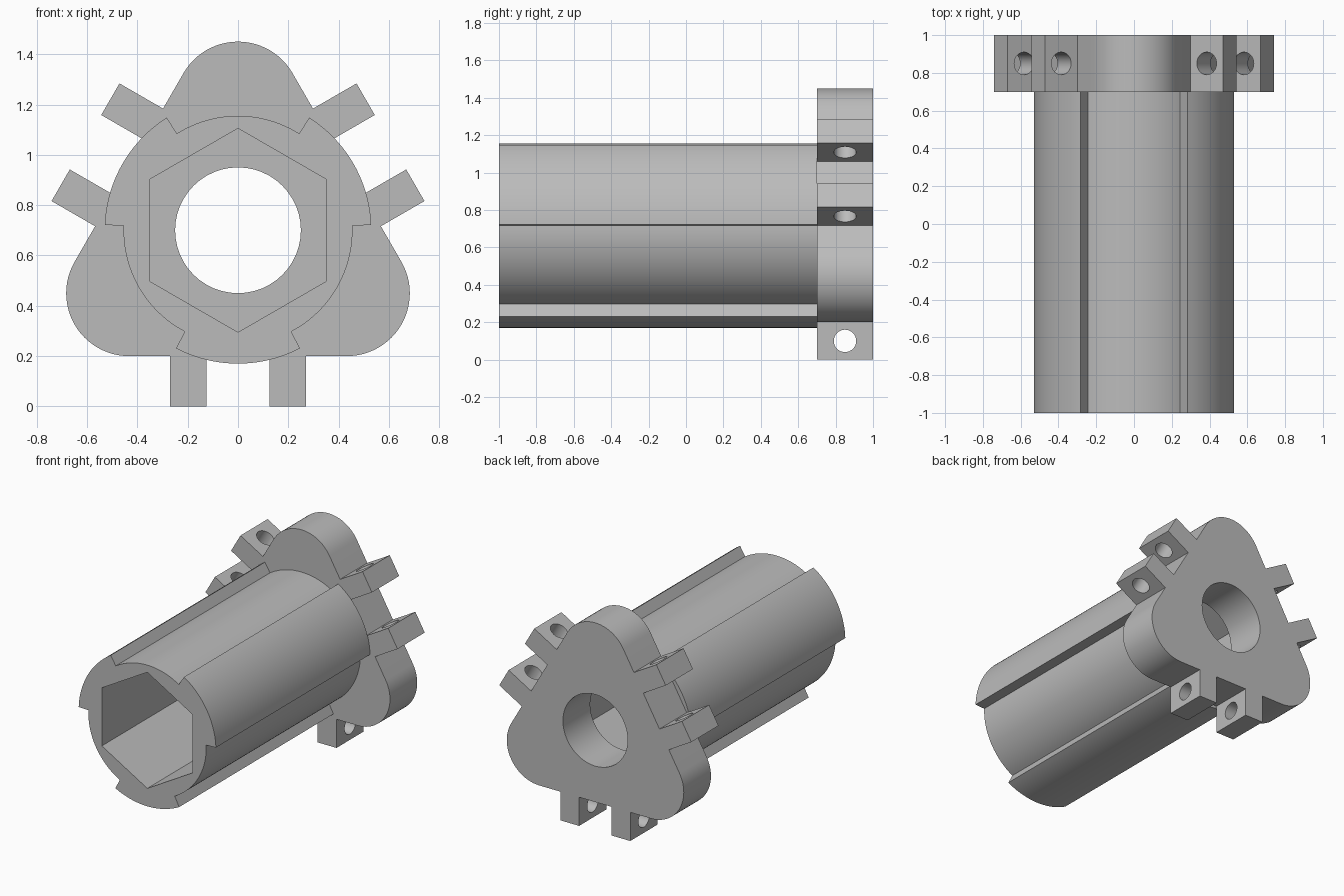
import bpy, bmesh
from math import radians, cos, sin, pi
from mathutils import Matrix, Vector

cube = bpy.data.objects.get("Cube")
if cube:
    bpy.data.objects.remove(cube, do_unlink=True)

AXIS_Z = 0.7        # height of the bore axis
JOINT_Y = 0.7       # where the sleeve meets the flange

grey = bpy.data.materials.new("plain grey")
grey.use_nodes = True
grey.diffuse_color = (0.5, 0.5, 0.5, 1)
grey.node_tree.nodes["Principled BSDF"].inputs["Base Color"].default_value = (0.5, 0.5, 0.5, 1)


def arc(radius, start, end, steps, centre=(0, 0)):
    """Points on an arc, angles in degrees, both ends included."""
    angles = [radians(start + (end - start) * i / steps) for i in range(steps + 1)]
    return [(centre[0] + radius * cos(a), centre[1] + radius * sin(a)) for a in angles]


def turned(points, degrees):
    c, s = cos(radians(degrees)), sin(radians(degrees))
    return [(x * c - z * s, x * s + z * c) for x, z in points]


def extrude_profile(name, outline, hole, y0, y1):
    """Solid along y with an outer outline and one hole."""
    bm = bmesh.new()
    edges = []
    for loop in (outline, hole):
        verts = [bm.verts.new((x, y0, z + AXIS_Z)) for x, z in loop]
        edges += [bm.edges.new((v, verts[i - 1])) for i, v in enumerate(verts)]
    bmesh.ops.triangle_fill(bm, edges=edges, use_beauty=True, normal=(0, -1, 0))
    geom = bmesh.ops.extrude_face_region(bm, geom=bm.faces[:], use_keep_orig=True)["geom"]
    moved = [v for v in geom if isinstance(v, bmesh.types.BMVert)]
    bmesh.ops.translate(bm, verts=moved, vec=(0, y1 - y0, 0))
    bmesh.ops.recalc_face_normals(bm, faces=bm.faces[:])
    mesh = bpy.data.meshes.new(name)
    bm.to_mesh(mesh)
    bm.free()
    mesh.materials.append(grey)
    obj = bpy.data.objects.new(name, mesh)
    bpy.context.collection.objects.link(obj)
    return obj


def activate(obj):
    bpy.ops.object.select_all(action='DESELECT')
    obj.select_set(True)
    bpy.context.view_layer.objects.active = obj


# Sleeve: three raised ribs alternating with three lower bands, hexagonal bore
HALF = 27.7
sleeve_outline = []
for turn in (0, 120, 240):
    rib = arc(0.53, -90 - HALF, -90 + HALF, 20)
    band = arc(0.455, -90 + HALF, 30 - HALF, 24)
    band = arc(0.455, -90 + HALF, -90 + 120 - HALF, 24)
    sleeve_outline += turned(rib + band, turn)
hexagon = arc(0.405, 30, 330, 5)
sleeve = extrude_profile("sleeve", sleeve_outline, hexagon, -1, JOINT_Y)

# Flange: rounded triangle with a pair of tabs on each side, round bore
flange_outline = []
for turn in (0, 120, 240):
    tabs = []
    for a, b in ((-0.27, -0.125), (0.125, 0.27)):
        tabs += [(a, -0.5), (a, -0.7), (b, -0.7), (b, -0.5)]
    lobe = arc(0.25, -90, 30, 24, (0.5 * cos(pi / 6), -0.25))
    flange_outline += turned(tabs + lobe, turn)
flange = extrude_profile("flange", flange_outline, arc(0.25, 0, 352.5, 47), JOINT_Y, 1)

# Cross holes drilled through each pair of tabs
bm = bmesh.new()
for turn in (0, 120, 240):
    place = (Matrix.Translation((0, 0.85, AXIS_Z)) @ Matrix.Rotation(radians(-turn), 4, 'Y')
             @ Matrix.Translation((0, 0, -0.6)) @ Matrix.Rotation(pi / 2, 4, 'Y'))
    bmesh.ops.create_cone(bm, cap_ends=True, segments=32, radius1=0.06, radius2=0.06,
                          depth=0.66, matrix=place)
drill_mesh = bpy.data.meshes.new("tab_drill")
bm.to_mesh(drill_mesh)
bm.free()
drill_mesh.materials.append(grey)
drill = bpy.data.objects.new("tab_drill", drill_mesh)
drill.hide_render = True
bpy.context.collection.objects.link(drill)

activate(flange)
cut = flange.modifiers.new("tab_holes", 'BOOLEAN')
cut.operation = 'DIFFERENCE'
cut.solver = 'EXACT'
cut.object = drill
bpy.ops.object.modifier_apply(modifier=cut.name)
bpy.data.objects.remove(drill, do_unlink=True)

# Smooth curved walls, keep the edges crisp
for obj in (sleeve, flange):
    activate(obj)
    bpy.ops.object.shade_smooth_by_angle(angle=radians(25))
